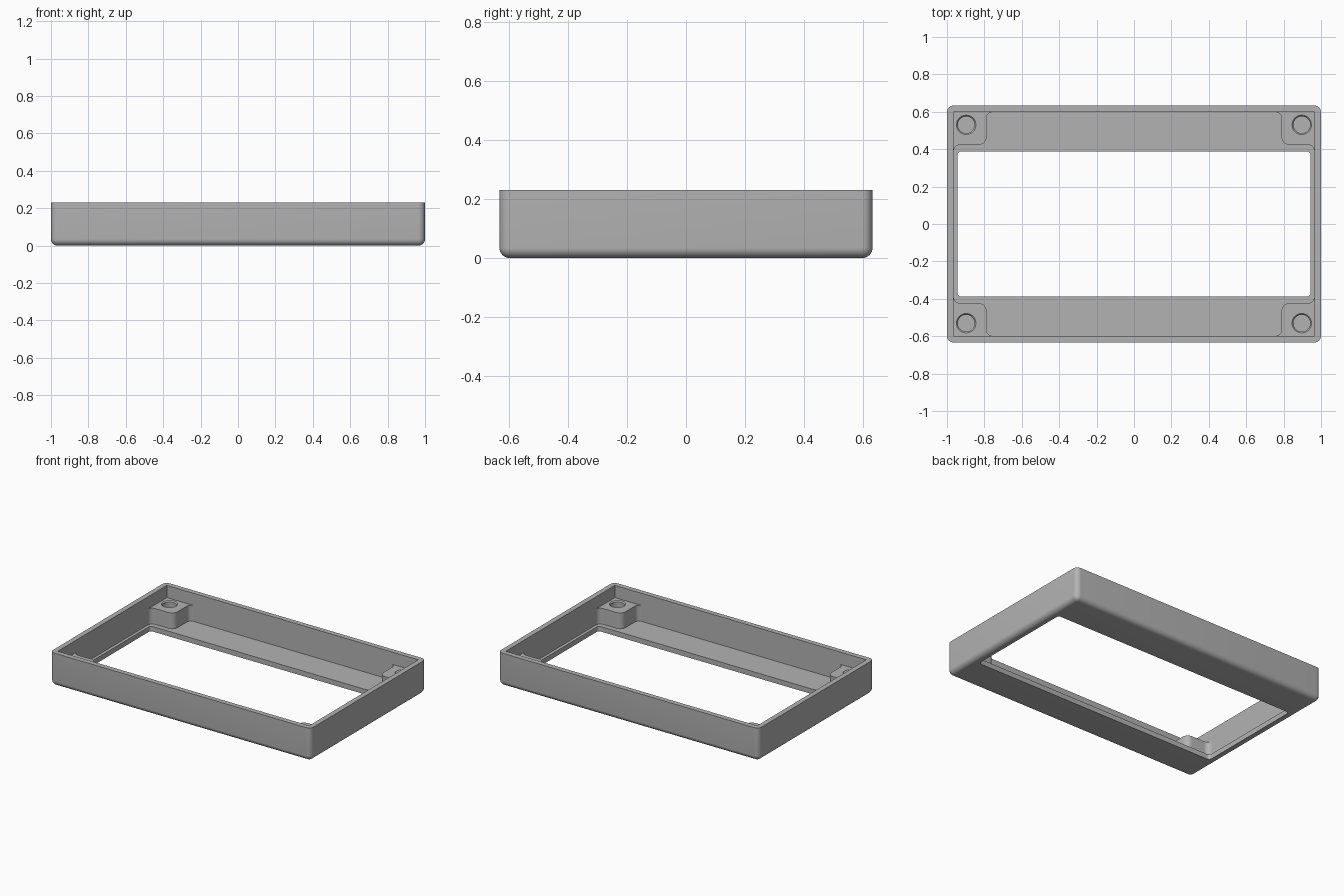
import bpy, bmesh
from math import sin, cos, pi, radians

if "Cube" in bpy.data.objects:
    bpy.data.objects.remove(bpy.data.objects["Cube"])

HX, HY, HEIGHT = 1.0, 0.633, 0.23      # outer half sizes and height
WALL = 0.035                           # wall, floor and edge radius
OPEN_X, OPEN_Y = 0.944, 0.388          # half sizes of the window
BOSS_TOP = 0.145
IN_X, IN_Y = HX - WALL, HY - WALL

grey = bpy.data.materials.new("plain grey")
grey.use_nodes = True
colour = (0.45, 0.45, 0.45, 1)
grey.diffuse_color = colour
grey.node_tree.nodes["Principled BSDF"].inputs["Base Color"].default_value = colour


def arc(cx, cy, r, start, end, steps=8):
    angles = [radians(start + (end - start) * i / steps) for i in range(steps + 1)]
    return [(cx + r * cos(a), cy + r * sin(a)) for a in angles]


def rounded_rect(hx, hy, r):
    points = []
    for sx, sy, start in ((1, 1, 0), (-1, 1, 90), (-1, -1, 180), (1, -1, 270)):
        points += arc(sx * (hx - r), sy * (hy - r), r, start, start + 90)
    return points


def ring(bm, points, z):
    return [bm.verts.new((x, y, z)) for x, y in points]


def bridge(bm, a, b):
    n = len(a)
    for i in range(n):
        j = (i + 1) % n
        bm.faces.new((a[i], a[j], b[j], b[i]))


def finish(bm, name):
    bmesh.ops.remove_doubles(bm, verts=bm.verts[:], dist=1e-5)
    bmesh.ops.recalc_face_normals(bm, faces=bm.faces[:])
    mesh = bpy.data.meshes.new(name)
    bm.to_mesh(mesh)
    bm.free()
    mesh.materials.append(grey)
    obj = bpy.data.objects.new(name, mesh)
    bpy.context.collection.objects.link(obj)
    bpy.ops.object.select_all(action='DESELECT')
    obj.select_set(True)
    bpy.context.view_layer.objects.active = obj
    bpy.ops.object.shade_smooth_by_angle(angle=radians(30))
    return obj


# Tray frame: closed loft around the window, rounded underside, walls and floor
bm = bmesh.new()
window = rounded_rect(OPEN_X, OPEN_Y, 0.02)
inside = rounded_rect(IN_X, IN_Y, 0)
rings = [ring(bm, window, 0)]
for i in range(9):
    a = pi / 2 * i / 8
    r = WALL * sin(a)
    rings.append(ring(bm, rounded_rect(IN_X + r, IN_Y + r, r), WALL * (1 - cos(a))))
rings.append(ring(bm, rounded_rect(HX, HY, WALL), HEIGHT))
rings.append(ring(bm, inside, HEIGHT))
rings.append(ring(bm, inside, WALL))
rings.append(ring(bm, window, WALL))
for i, lower in enumerate(rings):
    bridge(bm, lower, rings[(i + 1) % len(rings)])
finish(bm, "tray_frame")

# Corner bosses: filleted block with a chamfered blind hole, mirrored to all corners
bm = bmesh.new()
sink = 0.01
edge_x, edge_y = 0.789, 0.423
fillet_x, fillet_y, corner = 0.032, edge_y - OPEN_Y, 0.042
profile = [(IN_X + sink, IN_Y + sink), (edge_x - fillet_x, IN_Y + sink)]
profile += arc(edge_x - fillet_x, IN_Y - fillet_x, fillet_x, 90, 0)
profile += arc(edge_x + corner, edge_y + corner, corner, 180, 270)
profile += arc(IN_X - fillet_y, edge_y - fillet_y, fillet_y, 90, 0)
profile.append((IN_X + sink, edge_y - fillet_y))


def hole(r, z):
    return ring(bm, arc(0.897, 0.53, r, 0, 360, 40)[:-1], z)


outer_top = ring(bm, profile, BOSS_TOP)
outer_base = ring(bm, profile, WALL - sink)
bridge(bm, outer_top, outer_base)
bm.faces.new(outer_base)
rim, throat, base = hole(0.052, BOSS_TOP), hole(0.045, BOSS_TOP - 0.008), hole(0.045, 0.045)
bridge(bm, rim, throat)
bridge(bm, throat, base)
bm.faces.new(base)
borders = [bm.edges.get((loop[i - 1], loop[i])) for loop in (outer_top, rim) for i in range(len(loop))]
bmesh.ops.triangle_fill(bm, edges=borders, use_beauty=True)
bosses = finish(bm, "corner_bosses")
mirror = bosses.modifiers.new("four corners", 'MIRROR')
mirror.use_axis = (True, True, False)
mirror.use_mirror_merge = False
